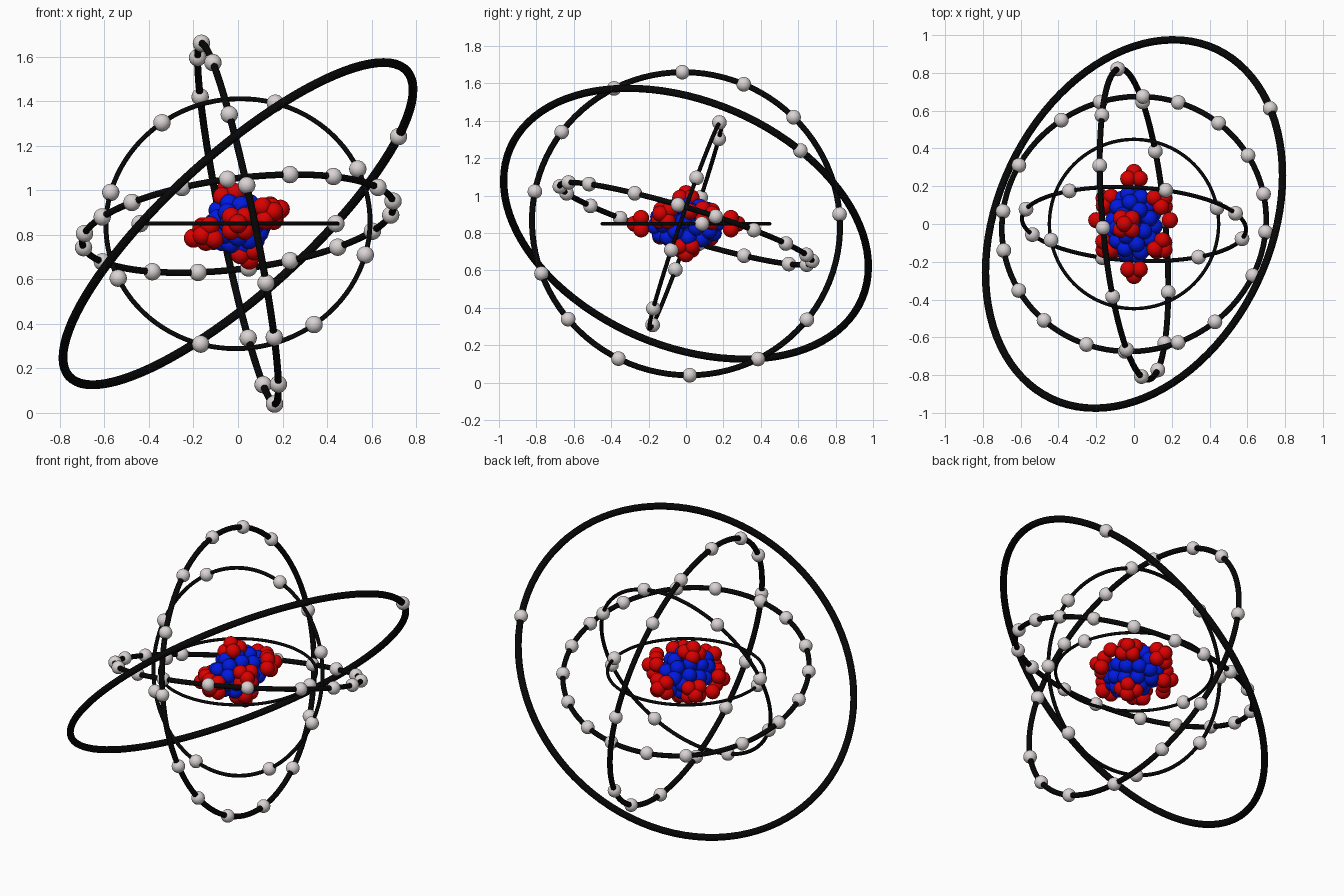
import bpy, bmesh
from math import sin, cos, radians, sqrt, pi
from mathutils import Vector, Matrix

if "Cube" in bpy.data.objects:
    bpy.data.objects.remove(bpy.data.objects["Cube"])

CENTRE = Vector((0, 0, 0.85))


def material(name, rgb):
    m = bpy.data.materials.new(name)
    m.diffuse_color = (*rgb, 1)
    m.use_nodes = True
    m.node_tree.nodes["Principled BSDF"].inputs["Base Color"].default_value = m.diffuse_color
    return m


BLACK = material("black", (0.002, 0.002, 0.002))
GREY = material("pale_grey", (0.70, 0.65, 0.65))
RED = material("red", (0.70, 0.0, 0.0))
BLUE = material("blue", (0.0, 0.01, 0.75))


def balls(name, points, radius, mat):
    """One smooth object holding a sphere at every point (relative to the centre)."""
    bm = bmesh.new()
    for p in points:
        bmesh.ops.create_uvsphere(bm, u_segments=20, v_segments=12, radius=radius,
                                  matrix=Matrix.Translation(CENTRE + Vector(p)))
    for f in bm.faces:
        f.smooth = True
    mesh = bpy.data.meshes.new(name)
    bm.to_mesh(mesh)
    bm.free()
    mesh.materials.append(mat)
    ob = bpy.data.objects.new(name, mesh)
    bpy.context.collection.objects.link(ob)
    return ob


def orbit(name, normal, radius, tube, u, v, angles):
    """Tilted ring with electrons; angles are as seen in the u-v axis plane."""
    n = Vector(normal).normalized()
    bpy.ops.mesh.primitive_torus_add(major_radius=radius, minor_radius=tube,
                                     major_segments=96, minor_segments=12,
                                     location=CENTRE,
                                     rotation=n.to_track_quat('Z', 'Y').to_euler())
    ring = bpy.context.object
    ring.name = name + "_ring"
    ring.data.materials.append(BLACK)
    bpy.ops.object.shade_smooth()
    w = 3 - u - v
    pts = []
    for a in angles:
        p = Vector((0, 0, 0))
        p[u], p[v] = cos(radians(a)), sin(radians(a))
        p[w] = -(n[u] * p[u] + n[v] * p[v]) / n[w]
        pts.append(p.normalized() * radius)
    balls(name + "_electrons", pts, 0.039, GREY)


def both(angles):
    return angles + [a + 180 for a in angles]


# Five orbits from the inside out
orbit("first_orbit", (0, 0, 1), 0.448, 0.009, 0, 1, both([11]))
orbit("second_orbit", (-0.05, -0.945, 0.327), 0.594, 0.011, 0, 2,
      both([72.8, 24.5, -13.8, -53]))
orbit("third_orbit", (-0.12, 0.289, 0.95), 0.705, 0.015, 0, 1,
      [86, 70, 50, 31, 13, -3.5, -23.5, -50.4, -69.6,
       -94, -111.5, -133, -150, -168.5, 174.5, 153, 125, 105.5])
orbit("fourth_orbit", (0.975, 0.09, 0.2), 0.827, 0.016, 1, 2,
      [91.4, 67.5, 44.7, 3.5, -38.5, -62, -88.6, -116.6, -141, -161, 168, 143.6, 118])
orbit("fifth_orbit", (-0.639, 0.302, 0.706), 1.023, 0.02, 0, 1, [40.3])

# Neutrons: an outer and an inner shell spread over an ellipsoid
neutrons = []
for count, scale in ((40, 1.0), (14, 0.55)):
    for i in range(count):
        z = 1 - (2 * i + 1) / count
        r = sqrt(1 - z * z)
        t = i * pi * (3 - sqrt(5))
        neutrons.append((0.11 * scale * r * cos(t), 0.17 * scale * z,
                         0.105 * scale * r * sin(t)))
balls("neutrons", neutrons, 0.043, BLUE)

# Protons: clumps of five, a tip on four, in opposite pairs around the core
protons = []
for c in ((0, 0.24, 0), (-0.04, 0, 0.13), (0.135, 0.115, 0.045), (0.135, -0.115, 0.045)):
    for s in (1, -1):
        c_s = Vector(c) * s
        out = c_s.normalized()
        a = out.orthogonal().normalized()
        b = out.cross(a)
        protons.append(c_s + out * 0.035)
        protons += [c_s + (a * cos(k * pi / 2) + b * sin(k * pi / 2)) * 0.043
                    for k in range(4)]
protons += [Vector((0.19, 0.02, 0.065)), Vector((-0.2, 0.02, -0.065))]
balls("protons", protons, 0.043, RED)
